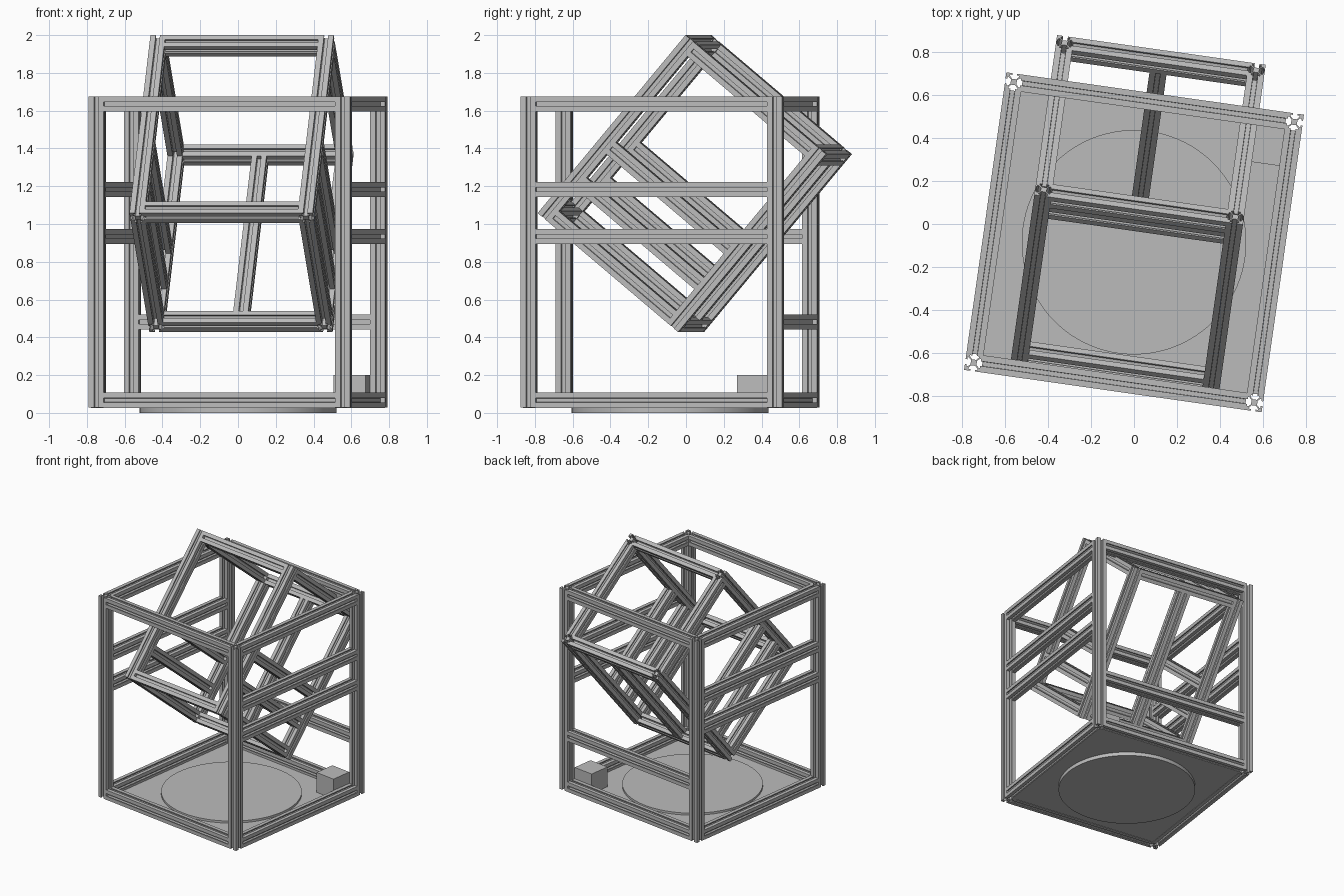
import bpy, bmesh, math
from mathutils import Matrix, Vector

cube = bpy.data.objects.get("Cube")
if cube:
    bpy.data.objects.remove(cube, do_unlink=True)

grey = bpy.data.materials.new("aluminium_grey")
grey.use_nodes = True
grey.diffuse_color = (0.5, 0.5, 0.5, 1)
grey.node_tree.nodes["Principled BSDF"].inputs["Base Color"].default_value = (0.5, 0.5, 0.5, 1)

HALF = 0.04        # half width of a slotted beam
POST = 0.659       # post offset from the frame centre
CRADLE = 0.45      # cradle beam offset across its width and depth
REACH = 0.575      # cradle cross beam offset along its length

# Turned outer frame, and the cradle tipped inside it
FRAME = Matrix.Translation((0, -0.085, 0)) @ Matrix.Rotation(math.radians(-8.1), 4, "Z")
TILT = FRAME @ Matrix.Translation((0, 0.133, 1.214)) @ Matrix.Rotation(math.radians(-40), 4, "X")

TURN = {"x": Matrix.Rotation(math.pi / 2, 4, "Y"),
        "y": Matrix.Rotation(math.pi / 2, 4, "X"),
        "z": Matrix.Identity(4)}


def add_object(name, bm, matrix):
    bmesh.ops.recalc_face_normals(bm, faces=bm.faces)
    mesh = bpy.data.meshes.new(name)
    bm.to_mesh(mesh)
    bm.free()
    mesh.materials.append(grey)
    obj = bpy.data.objects.new(name, mesh)
    obj.matrix_world = matrix
    bpy.context.scene.collection.objects.link(obj)
    return obj


def slot_profile():
    """Square section with an undercut slot in each side."""
    half_slot = [(HALF, HALF), (0.011, HALF), (0.011, 0.032),
                 (0.021, 0.032), (0.021, 0.026), (0.01, 0.014)]
    side = half_slot + [(-x, y) for x, y in reversed(half_slot[1:])]
    points = []
    for quarter in range(4):
        turn = Matrix.Rotation(quarter * math.pi / 2, 2)
        points += [turn @ Vector(p) for p in side]
    return points


def beam(name, frame, centre, axis, length):
    bm = bmesh.new()
    face = bm.faces.new([bm.verts.new((p.x, p.y, -length / 2)) for p in slot_profile()])
    top = bmesh.ops.extrude_face_region(bm, geom=[face], use_keep_orig=True)
    verts = [v for v in top["geom"] if isinstance(v, bmesh.types.BMVert)]
    bmesh.ops.translate(bm, verts=verts, vec=(0, 0, length))
    return add_object(name, bm, frame @ Matrix.Translation(centre) @ TURN[axis])


def block(name, low, high):
    low, high = Vector(low), Vector(high)
    bm = bmesh.new()
    bmesh.ops.create_cube(bm, size=1)
    bmesh.ops.scale(bm, vec=high - low, verts=bm.verts)
    bmesh.ops.translate(bm, vec=(low + high) / 2, verts=bm.verts)
    return add_object(name, bm, FRAME)


SIDES = (("left", 1), ("right", -1))
ENDS = (("back", 1), ("front", -1))
span = 2 * (POST - HALF)

# Outer posts
for side, sx in SIDES:
    for end, sy in ENDS:
        beam(f"{end}_{side}_post", FRAME, (sx * POST, sy * POST, 0.851), "z", 1.647)

# Outer rails: top and bottom all round, two middle rails on each side
for level, z in (("bottom", 0.067), ("top", 1.635)):
    for end, sy in ENDS:
        beam(f"{end}_{level}_rail", FRAME, (0, sy * POST, z), "x", span)
for level, z in (("bottom", 0.067), ("lower", 0.934), ("upper", 1.182), ("top", 1.635)):
    for side, sx in SIDES:
        beam(f"{side}_{level}_rail", FRAME, (sx * POST, 0, z), "y", span)
beam("back_middle_rail", FRAME, (0, POST, 0.481), "x", span)

# Cradle: long beams, then cross beams and side braces between them
inner = 2 * (CRADLE - HALF)
for side, sx in SIDES:
    for end, sy in ENDS:
        beam(f"cradle_{end}_{side}_beam", TILT, (sx * CRADLE, sy * CRADLE, 0), "z", 2 * (REACH + HALF))
    for level, z in (("bottom", -REACH), ("lower", -0.345), ("middle", -0.1), ("top", REACH)):
        beam(f"cradle_{side}_{level}_brace", TILT, (sx * CRADLE, 0, z), "y", inner)
for end, sy in ENDS:
    for level, z in (("bottom", -REACH), ("top", REACH)):
        beam(f"cradle_{end}_{level}_crossbeam", TILT, (0, sy * CRADLE, z), "x", inner)
beam("cradle_back_centre_beam", TILT, (0, CRADLE, 0), "z", 2 * (REACH - HALF))

# Floor plate, control box and round turntable
edge = POST - HALF
block("floor_plate", (-edge, -edge, 0.03), (edge, edge, 0.038))
block("control_box", (edge - 0.172, edge - 0.172, 0.038), (edge, edge, 0.2))

bm = bmesh.new()
bmesh.ops.create_cone(bm, cap_ends=True, segments=96, radius1=0.522, radius2=0.522, depth=0.055)
bmesh.ops.translate(bm, vec=(0, 0, 0.0275), verts=bm.verts)
turntable = add_object("turntable", bm, FRAME)
bpy.context.view_layer.objects.active = turntable
turntable.select_set(True)
bpy.ops.object.shade_smooth_by_angle()
